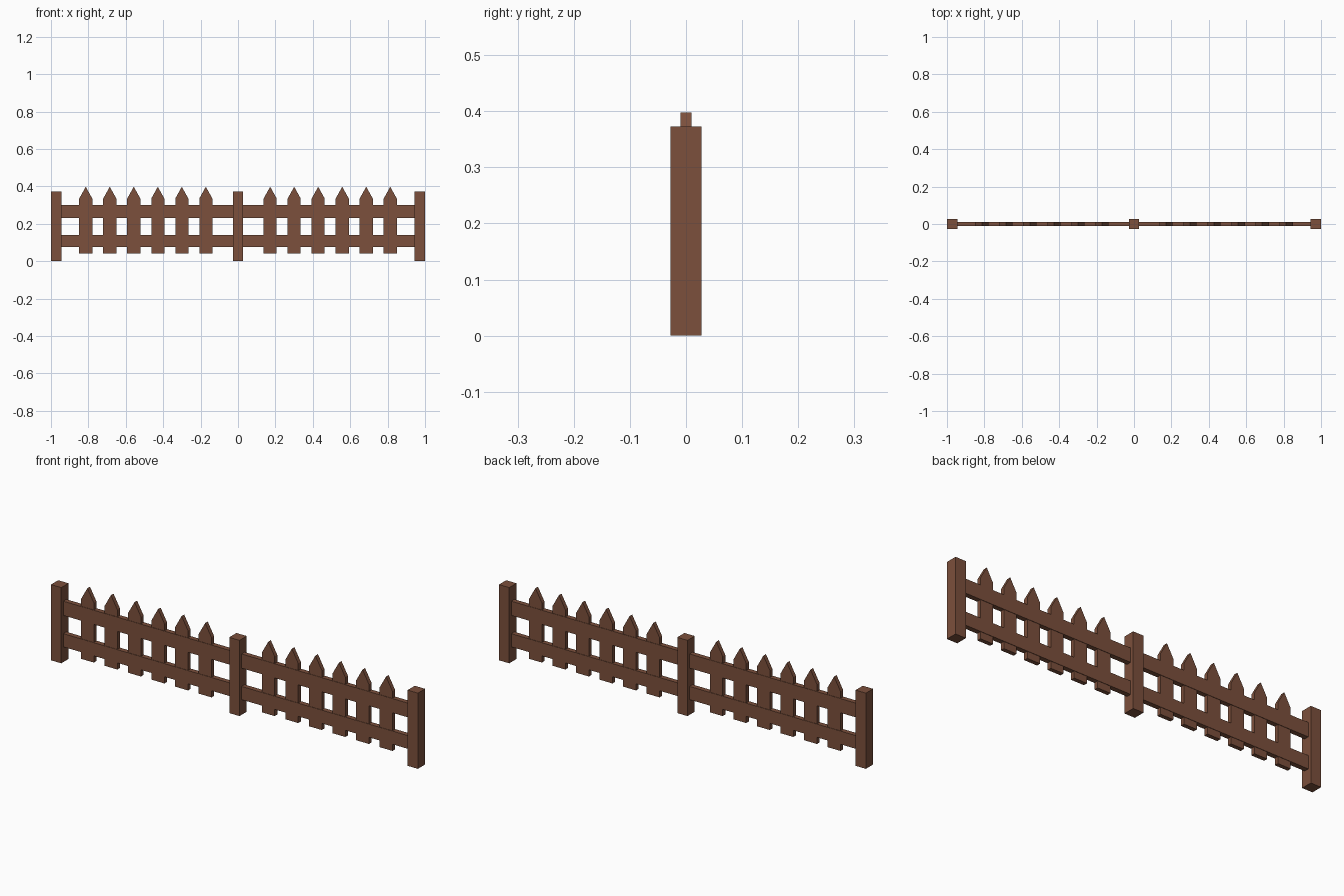
import bpy, bmesh

if "Cube" in bpy.data.objects:
    bpy.data.objects.remove(bpy.data.objects["Cube"])

wood = bpy.data.materials.new("brown_wood")
wood.diffuse_color = (0.2, 0.08, 0.045, 1)
wood.use_nodes = True
wood.node_tree.nodes["Principled BSDF"].inputs["Base Color"].default_value = wood.diffuse_color


def prism(name, profile, depth, x=0.0):
    """Extrude an x-z outline through y, centred on y = 0."""
    bm = bmesh.new()
    face = bm.faces.new([bm.verts.new((px, -depth / 2, pz)) for px, pz in profile])
    out = bmesh.ops.extrude_face_region(bm, geom=[face])
    moved = [v for v in out["geom"] if isinstance(v, bmesh.types.BMVert)]
    bmesh.ops.translate(bm, verts=moved, vec=(0, depth, 0))
    bmesh.ops.recalc_face_normals(bm, faces=bm.faces)
    mesh = bpy.data.meshes.new(name)
    bm.to_mesh(mesh)
    bm.free()
    mesh.materials.append(wood)
    ob = bpy.data.objects.new(name, mesh)
    ob.location.x = x
    bpy.context.collection.objects.link(ob)
    return ob


def rect(w, z0, z1):
    return [(-w / 2, z0), (w / 2, z0), (w / 2, z1), (-w / 2, z1)]


# Square posts at both ends and in the middle
for name, x in (("left_post", -0.972), ("middle_post", 0), ("right_post", 0.972)):
    prism(name, rect(0.056, 0, 0.373), 0.056, x)

# Two rails in each bay, slightly thicker than the pickets
for side, sx in (("left", -1), ("right", 1)):
    prism(f"{side}_lower_rail", rect(0.93, 0.075, 0.14), 0.024, sx * 0.486)
    prism(f"{side}_upper_rail", rect(0.93, 0.23, 0.30), 0.024, sx * 0.486)

    # Six pointed pickets in each bay
    picket = [(-0.035, 0.041), (0.035, 0.041), (0.035, 0.335), (0, 0.398), (-0.035, 0.335)]
    for i in range(6):
        prism(f"{side}_picket_{i + 1}", picket, 0.02, sx * (0.172 + i * 0.1284))
